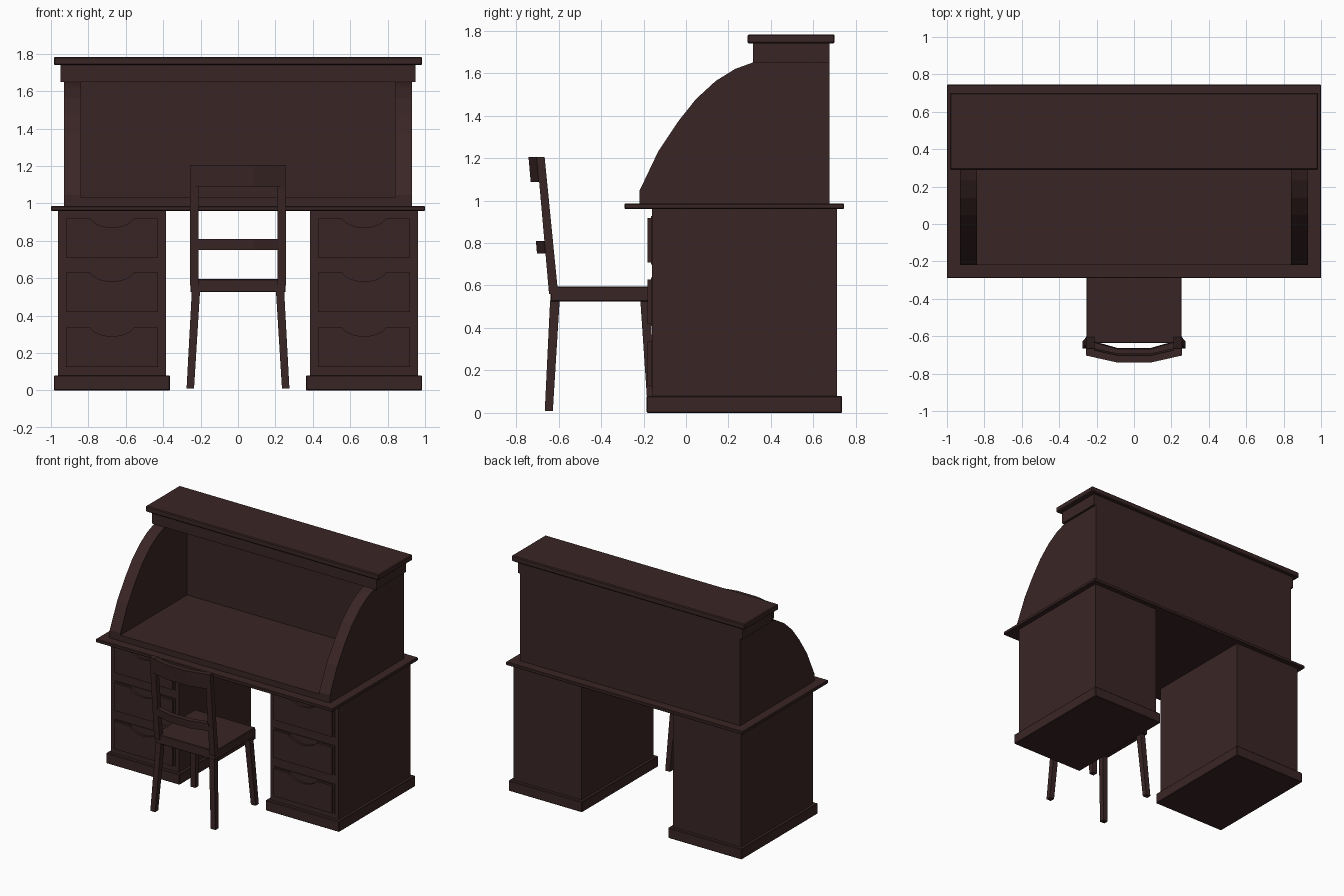
import bpy, bmesh, math

if "Cube" in bpy.data.objects:
    bpy.data.objects.remove(bpy.data.objects["Cube"])

wood = bpy.data.materials.new("dark_brown_wood")
wood.diffuse_color = (0.042, 0.0185, 0.0185, 1)
wood.use_nodes = True
wood.node_tree.nodes["Principled BSDF"].inputs["Base Color"].default_value = wood.diffuse_color


def loft(name, sections, bevel=0):
    """Skin a row of matching outlines and cap both ends."""
    bm = bmesh.new()
    rows = [[bm.verts.new(p) for p in s] for s in sections]
    n = len(rows[0])
    for a, b in zip(rows, rows[1:]):
        for i in range(n):
            j = (i + 1) % n
            bm.faces.new((a[i], a[j], b[j], b[i]))
    bm.faces.new(rows[0])
    bm.faces.new(rows[-1])
    bmesh.ops.recalc_face_normals(bm, faces=bm.faces)
    mesh = bpy.data.meshes.new(name)
    bm.to_mesh(mesh)
    bm.free()
    mesh.materials.append(wood)
    ob = bpy.data.objects.new(name, mesh)
    bpy.context.collection.objects.link(ob)
    if bevel:
        m = ob.modifiers.new("bevel", 'BEVEL')
        m.width = bevel
        m.segments = 1
    return ob


def rect(x0, x1, y0, y1, z):
    return [(x0, y0, z), (x1, y0, z), (x1, y1, z), (x0, y1, z)]


def box(name, x0, x1, y0, y1, z0, z1, bevel=0):
    return loft(name, [rect(x0, x1, y0, y1, z0), rect(x0, x1, y0, y1, z1)], bevel)


# Desk slab
box("desktop", -1, 1, -0.29, 0.745, 0.96, 0.985, 0.004)

# Roll top side panels: curved profile in y-z
curve = [(-0.22, 0.985), (-0.22, 1.044), (-0.13, 1.233), (-0.037, 1.372),
         (0.047, 1.478), (0.14, 1.563), (0.232, 1.62), (0.315, 1.65),
         (0.675, 1.65), (0.675, 0.985)]

for s, side in ((-1, "left"), (1, "right")):
    loft(side + "_roll_side", [[(s * x, y, z) for y, z in curve] for x in (0.84, 0.93)])

    # Pedestal and plinth
    cx = s * 0.674
    box(side + "_pedestal", cx - 0.288, cx + 0.288, -0.16, 0.71, 0.08, 0.96)
    box(side + "_plinth", cx - 0.31, cx + 0.31, -0.185, 0.735, 0, 0.08, 0.004)

    # Drawers: thin surround and a front with a scooped finger pull
    for k, top in enumerate((0.918, 0.629, 0.336)):
        bot = top - 0.21
        box(f"{side}_drawer_surround_{k}", cx - 0.257, cx + 0.257, -0.165, -0.155,
            bot - 0.009, top + 0.008)
        scoop = [(cx + 0.116 * math.cos(a), top - 0.047 * math.sin(a) ** 1.4)
                 for a in (math.pi * i / 12 for i in range(13))]
        outline = ([(cx - 0.246, bot), (cx + 0.246, bot), (cx + 0.246, top)]
                   + scoop + [(cx - 0.246, top)])
        loft(f"{side}_drawer_front_{k}",
             [[(x, y, z) for x, z in outline] for y in (-0.182, -0.16)])

# Roll top back, floor and crown
box("roll_back", -0.84, 0.84, 0.585, 0.675, 0.985, 1.65)
box("roll_floor", -0.84, 0.84, -0.22, 0.585, 0.985, 1.03)
box("crown", -0.948, 0.948, 0.315, 0.675, 1.65, 1.74)
box("top_cap", -0.985, 0.985, 0.29, 0.70, 1.74, 1.783, 0.006)

# Chair seat
box("seat", -0.255, 0.255, -0.637, -0.155, 0.525, 0.595, 0.004)


def back_y(z):
    """Rear edge of the leaning back posts."""
    return -0.645 - (z - 0.56) * 0.088


for s, side in ((-1, "left"), (1, "right")):
    # Splayed, tapering legs
    for part, b0, b1, t0, t1 in (("front", -0.18, -0.142, -0.215, -0.17),
                                 ("back", -0.665, -0.627, -0.64, -0.595)):
        loft(f"{side}_{part}_leg", [rect(s * 0.235, s * 0.275, b0, b1, 0.01),
                                    rect(s * 0.203, s * 0.247, t0, t1, 0.53)])
    # Leaning back posts
    loft(side + "_back_post", [rect(s * 0.211, s * 0.256, back_y(z), back_y(z) + t, z)
                               for z, t in ((0.56, 0.043), (1.205, 0.036))])

# Bowed back rails
for name, half, z0, z1 in (("top_rail", 0.254, 1.087, 1.204), ("middle_rail", 0.22, 0.75, 0.81)):
    loft(name, [[(x, back_y(z) + bow + d, z)
                 for z, d in ((z0, 0), (z0, 0.038), (z1, 0.038), (z1, 0))]
                for x, bow in ((-half, -0.002), (-0.085, -0.04), (0.085, -0.04), (half, -0.002))])
